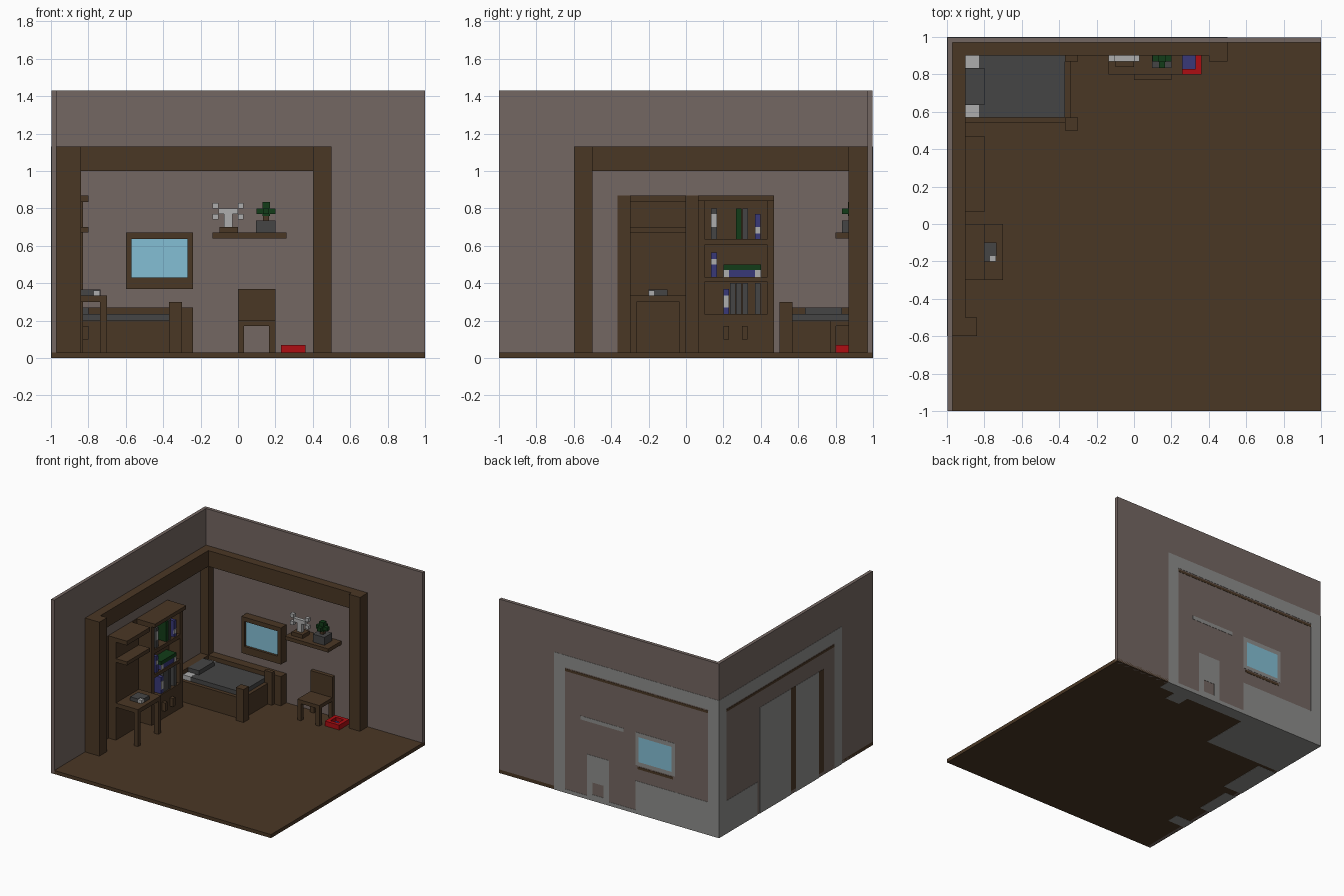
import bpy, bmesh

def mat(name, r, g, b):
    m = bpy.data.materials.new(name)
    m.diffuse_color = (r, g, b, 1)
    return m

WOOD = mat("dark wood", .068, .038, .018)
WALL = mat("wall plaster", .175, .135, .122)
GLASS = mat("window blue", .23, .52, .66)
WHITE = mat("off white", .42, .42, .42)
GREY = mat("charcoal", .06, .06, .06)
GREEN = mat("leaf green", .006, .045, .009)
BLUE = mat("book blue", .04, .04, .19)
RED = mat("red", .42, .004, .006)
BACK = mat("backing grey", .27, .27, .26)

def boxes(name, material, *specs):
    """One object made of boxes, each (x0, x1, y0, y1, z0, z1)."""
    bm = bmesh.new()
    for x0, x1, y0, y1, z0, z1 in specs:
        r = bmesh.ops.create_cube(bm, size=1)
        for v in r["verts"]:
            v.co = (x1 if v.co.x > 0 else x0, y1 if v.co.y > 0 else y0, z1 if v.co.z > 0 else z0)
    me = bpy.data.meshes.new(name)
    bm.to_mesh(me)
    bm.free()
    me.materials.append(material)
    ob = bpy.data.objects.new(name, me)
    bpy.context.collection.objects.link(ob)
    return ob

# room shell
boxes("floor", WOOD, (-.998, 1, -1, .998, .001, .03))
boxes("back_wall", WALL, (-.998, 1, .97, .998, .001, 1.43))
boxes("left_wall", WALL, (-.998, -.97, -1, .97, .001, 1.43))

# timber frame
boxes("frame_posts", WOOD,
      (-.97, -.84, -.6, -.5, .03, 1.13),
      (-.97, -.9, .9, .97, .03, 1.0),
      (.4, .5, .87, .97, .03, 1.13))
boxes("back_beam", WOOD, (-.97, .4, .9, .97, 1.0, 1.13))
boxes("left_beam", WOOD, (-.97, -.9, -.5, .9, 1.0, 1.13))

# window
boxes("window_frame", WOOD,
      (-.6, -.57, .9, .97, .37, .67), (-.27, -.24, .9, .97, .37, .67),
      (-.57, -.27, .9, .97, .37, .43), (-.57, -.27, .9, .97, .635, .67))
boxes("window_glass", GLASS, (-.57, -.27, .92, .97, .43, .635))

# wall shelf with ornament and plant
boxes("wall_shelf", WOOD, (-.135, .26, .8, .97, .64, .67))
boxes("ornament_base", WOOD, (-.1, 0, .84, .93, .67, .70))
boxes("ornament", WHITE, (-.075, -.03, .87, .9, .7, .77), (-.105, 0, .87, .9, .77, .8),
      *[(x, x + .03, .87, .9, z, z + .03) for x in (-.135, 0) for z in (.74, .8)])
boxes("plant_pot", GREY, (.095, .2, .835, .935, .67, .735))
boxes("plant_trunk", WOOD, (.135, .165, .87, .9, .735, .77))
boxes("plant_leaves", GREEN, (.1, .2, .87, .9, .77, .8), (.135, .165, .835, .935, .77, .8),
      (.13, .17, .865, .905, .76, .835))

# chair
boxes("chair_seat", WOOD, (0, .2, .77, .97, .17, .2))
boxes("chair_back", WOOD, (0, .2, .94, .97, .2, .37))
boxes("chair_legs", WOOD, *[(x, x + .033, y, y + .033, .03, .17)
                            for x in (0, .167) for y in (.77, .937)])

# open red box
boxes("toy_box", RED, (.23, .36, .8, .83, .03, .07), (.23, .36, .9, .93, .03, .07),
      (.23, .26, .83, .9, .03, .07), (.33, .36, .83, .9, .03, .07))
boxes("toy_box_floor", BLUE, (.26, .33, .83, .9, .03, .04))

# bed
boxes("bed_base", WOOD, (-.97, -.34, .54, .9, .03, .2))
boxes("bed_wall_board", WOOD, (-.9, -.24, .9, .97, .03, .27))
boxes("bed_head_board", WOOD, (-.97, -.9, .54, .9, .2, .27))
boxes("bed_posts", WOOD, (-.37, -.3, .5, .57, .03, .3), (-.37, -.3, .87, .9, .03, .3))
boxes("mattress", GREY, (-.83, -.37, .57, .9, .2, .235), (-.9, -.83, .635, .835, .2, .235))
boxes("bed_corners", WHITE, (-.9, -.83, .57, .635, .2, .236), (-.9, -.83, .835, .9, .2, .236))
boxes("pillow", GREY, (-.9, -.8, .635, .835, .235, .27))

# bookcase
boxes("bookcase", WOOD, (-.97, -.93, .065, .47, .03, .84),
      (-.93, -.83, .065, .1, .03, .84), (-.93, -.83, .435, .47, .03, .84),
      (-.93, -.83, .1, .435, .03, .235),
      (-.93, -.83, .1, .435, .406, .432), (-.93, -.83, .1, .435, .605, .637))
boxes("bookcase_top", WOOD, (-.97, -.8, .065, .47, .84, .87))
boxes("cabinet_handles", WOOD, *[(-.83, -.8, y, y + .03, .1, .17) for y in (.2, .3)])

def book(name, material, y0, y1, z0, z1):
    boxes(name, material, (-.93, -.84, y0, y1, z0, z1))

for y, z, top, m in ((.135, .637, .80, GREY), (.268, .637, .8, GREEN), (.302, .637, .8, GREY),
                     (.368, .637, .77, BLUE), (.135, .432, .565, BLUE), (.2, .235, .37, BLUE),
                     (.235, .235, .4, GREY), (.268, .235, .4, GREY),
                     (.302, .235, .4, GREY), (.368, .235, .4, GREY)):
    book("upright_book", m, y, y + .03, z, top)
book("stacked_book_low", BLUE, .2, .4, .432, .47)
book("stacked_book_top", GREEN, .2, .4, .47, .5)
# pale labels on book spines
boxes("book_labels", WHITE, *[(-.842, -.837, y, y + .03, z0, z1) for y, z0, z1 in
      ((.135, .7, .77), (.368, .665, .7), (.2, .432, .47), (.37, .432, .47),
       (.135, .5, .53), (.2, .27, .335))])

# desk with hutch
boxes("desk_top", WOOD, (-.97, -.7, -.3, 0, .3, .335))
boxes("desk_legs", WOOD, (-.737, -.7, -.3, -.265, .03, .3), (-.737, -.7, -.035, 0, .03, .3))
boxes("hutch_back", WOOD, (-.97, -.9, -.3, 0, .03, .87))
boxes("hutch_shelves", WOOD, (-.9, -.8, -.3, 0, .67, .7), (-.9, -.8, -.3, 0, .835, .87))
boxes("wall_panels", WOOD, (-.97, -.965, -.365, -.3, .03, .87), (-.97, -.965, 0, .065, .03, .87))
boxes("desk_book", GREY, (-.84, -.77, -.2, -.1, .335, .365), (-.77, -.735, -.17, -.1, .335, .365))
boxes("desk_paper", WHITE, (-.77, -.737, -.2, -.17, .335, .362))

# painted backing on the outside of the back wall: (x0, x1, z0, z1)
def rear(name, m, *rects):
    boxes(name, m, *[(a, b, .998, 1, c, d) for a, b, c, d in rects])

rear("rear_backing", BACK, (.4, .5, .001, 1.13), (-.998, .4, 1.03, 1.13),
     (-.998, -.9, .27, 1.03), (-.998, -.24, .001, .27),
     (0, .05, .001, .37), (.15, .2, .001, .37), (.05, .15, .15, .37), (.05, .15, .001, .05),
     (-.24, 0, .001, .03), (.2, .4, .001, .03), (-.13, .26, .64, .67),
     (-.6, -.57, .4, .67), (-.27, -.24, .4, .67), (-.57, -.27, .4, .43), (-.57, -.27, .635, .67))
rear("rear_glass", GLASS, (-.57, -.27, .43, .635))
rear("rear_wood_strips", WOOD, (-.9, .4, 1.0, 1.02), (-.58, -.26, .37, .39))

# painted backing on the outside of the left wall: (y0, y1, z0, z1)
def side(name, m, *rects):
    boxes(name, m, *[(-1, -.998, a, b, c, d) for a, b, c, d in rects])

side("side_backing", BACK, (-.6, -.5, .001, 1.13), (-.5, 1, 1.03, 1.13), (.9, 1, .27, 1.03),
     (.5, 1, .001, .27), (.065, .47, .001, .87), (-.3, 0, .001, .87))
side("side_wood_strips", WOOD, (-.5, .9, 1.0, 1.02), (0, .065, .03, .87), (-.365, -.3, .03, .87))

# painted backing under the floor: (x0, x1, y0, y1)
boxes("under_backing", BACK, *[(a, b, c, d, 0, .001) for a, b, c, d in
      ((-1, -.3, .5, 1), (-1, -.83, .065, .47), (-1, -.9, -.3, 0), (-1, -.84, -.6, -.5),
       (-.3, .5, .9, 1), (.23, .36, .8, .9))])
